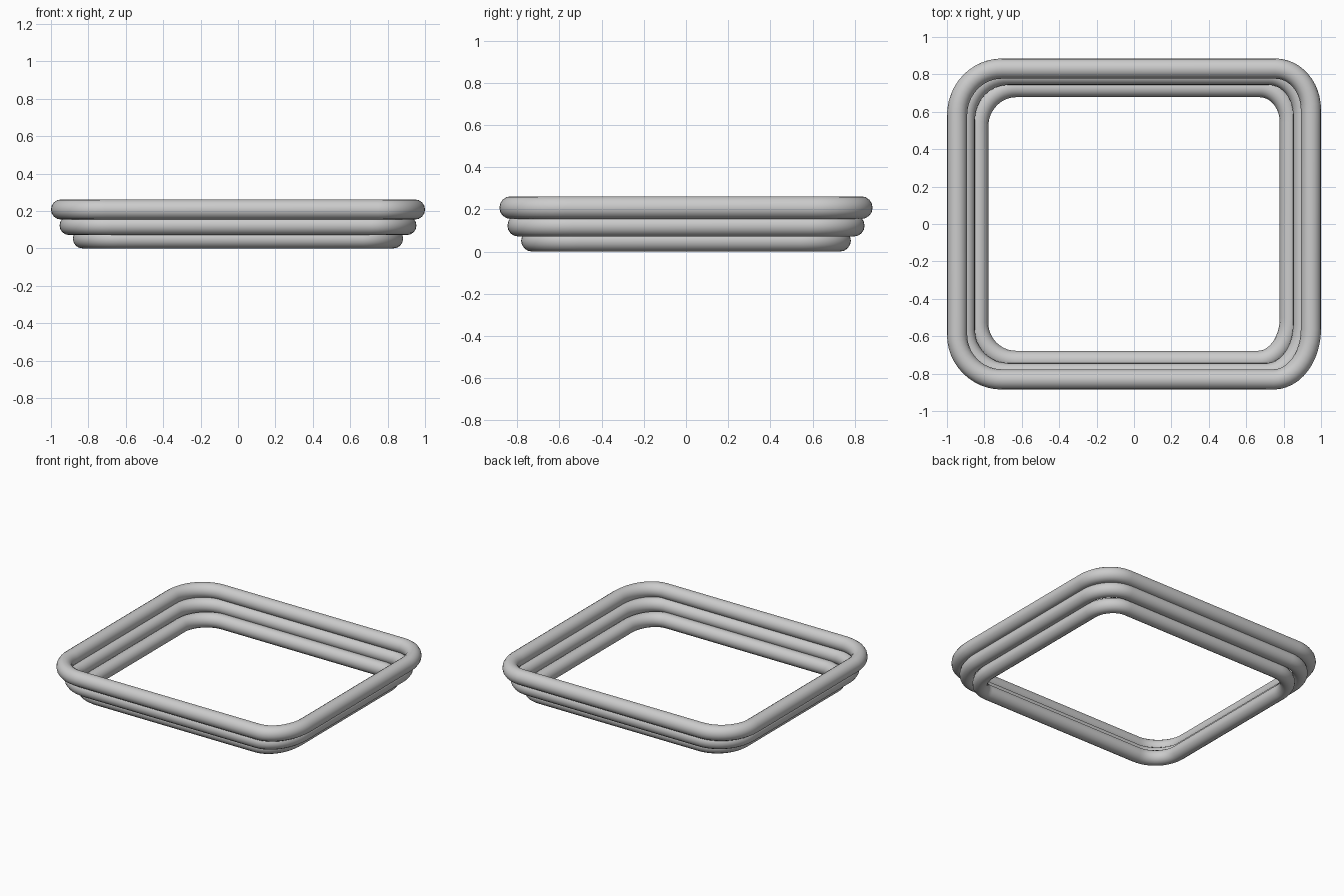
import bpy
from math import sin, cos, pi

if "Cube" in bpy.data.objects:
    bpy.data.objects.remove(bpy.data.objects["Cube"])

# Corner sign and slightly uneven rounding (x, y), counter-clockwise
CORNERS = [
    (1, 1, 0.19, 0.22),
    (-1, 1, 0.24, 0.25),
    (-1, -1, 0.24, 0.24),
    (1, -1, 0.20, 0.27),
]
STEPS = 12


def tube_ring(name, hx, hy, z, radius, scale):
    """Closed rounded-rectangle tube."""
    pts = []
    for i, (sx, sy, rx, ry) in enumerate(CORNERS):
        rx, ry = rx * scale, ry * scale
        for k in range(STEPS + 1):
            a = (i + k / STEPS) * pi / 2
            pts.append((sx * (hx - rx) + rx * cos(a),
                        sy * (hy - ry) + ry * sin(a), z, 1))
    curve = bpy.data.curves.new(name, 'CURVE')
    curve.dimensions = '3D'
    spline = curve.splines.new('POLY')
    spline.points.add(len(pts) - 1)
    for p, co in zip(spline.points, pts):
        p.co = co
    spline.use_cyclic_u = True
    curve.bevel_depth = radius
    curve.bevel_resolution = 6
    ob = bpy.data.objects.new(name, curve)
    bpy.context.collection.objects.link(ob)
    # Turn the bevelled curve into a smooth mesh
    bpy.ops.object.select_all(action='DESELECT')
    ob.select_set(True)
    bpy.context.view_layer.objects.active = ob
    bpy.ops.object.convert(target='MESH')
    bpy.ops.object.shade_smooth()


# Three stacked rings, widening upward
tube_ring("bottom_ring", 0.831, 0.730, 0.052, 0.052, 0.84)
tube_ring("middle_ring", 0.902, 0.795, 0.123, 0.052, 0.95)
tube_ring("top_ring", 0.946, 0.831, 0.208, 0.054, 1.0)
